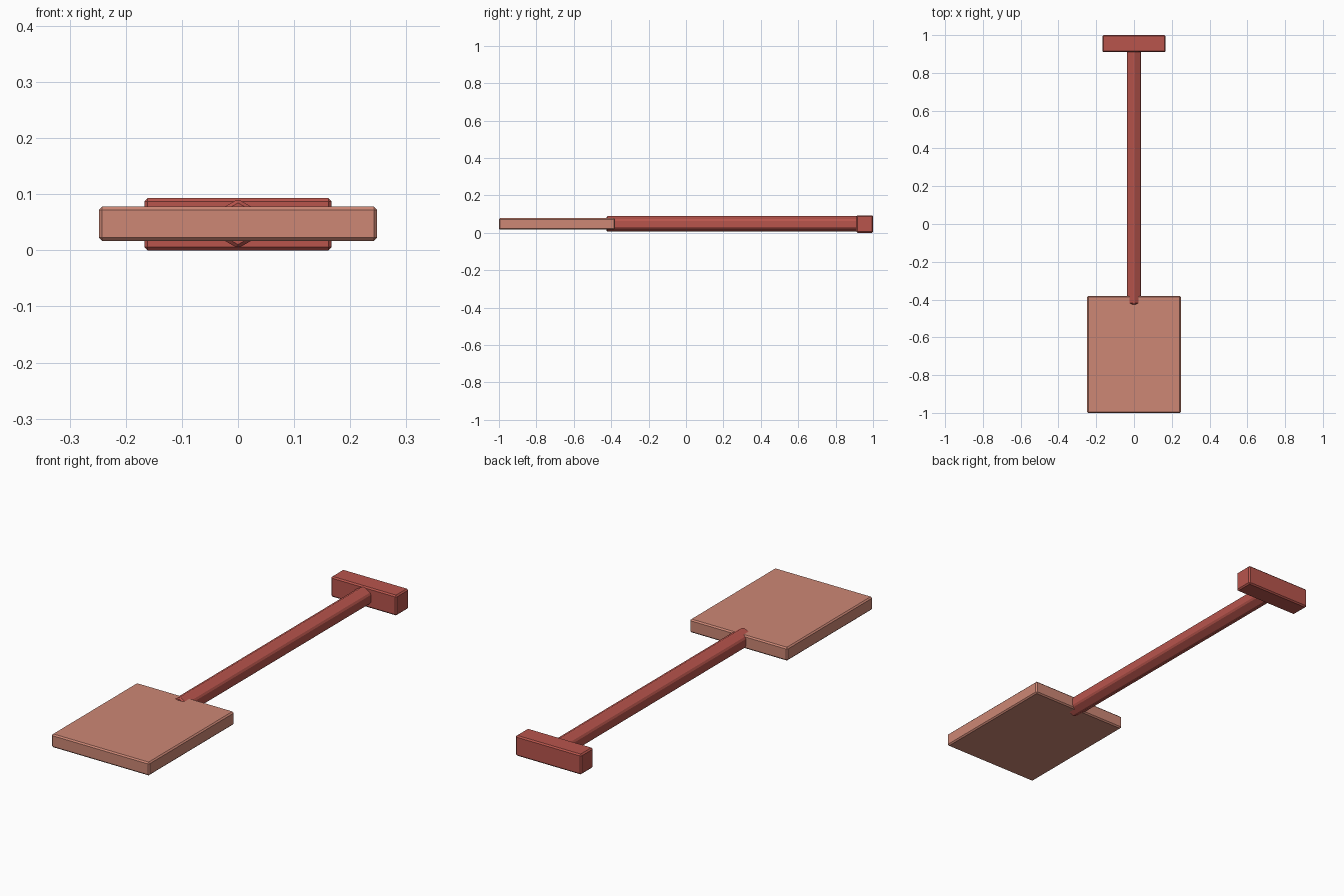
import bpy, math
from mathutils import Matrix

if "Cube" in bpy.data.objects:
    bpy.data.objects.remove(bpy.data.objects["Cube"])


def material(name, rgb):
    m = bpy.data.materials.new(name)
    m.diffuse_color = (*rgb, 1)
    m.use_nodes = True
    m.node_tree.nodes["Principled BSDF"].inputs["Base Color"].default_value = m.diffuse_color
    return m


red = material("dark red", (0.48, 0.09, 0.073))
clay = material("clay pink", (0.61, 0.242, 0.178))


def finish(ob, name, mat, bevel):
    ob.name = name
    ob.data.materials.append(mat)
    mod = ob.modifiers.new("chamfer", 'BEVEL')
    mod.width = bevel
    mod.segments = 1
    mod.limit_method = 'ANGLE'
    mod.angle_limit = math.radians(30)


def box(name, x, y0, y1, z0, z1, mat, bevel):
    bpy.ops.mesh.primitive_cube_add(size=1, location=(0, (y0 + y1) / 2, (z0 + z1) / 2))
    ob = bpy.context.object
    ob.data.transform(Matrix.Diagonal((2 * x, y1 - y0, z1 - z0, 1)))
    finish(ob, name, mat, bevel)


# flat blade and cross grip
box("blade", 0.248, -1.0, -0.38, 0.017, 0.078, clay, 0.006)
box("grip", 0.167, 0.91, 1.0, 0.0, 0.093, red, 0.006)

# six-sided shaft with a ridge on top, running from the blade into the grip
Y0, Y1 = -0.425, 0.92
bpy.ops.mesh.primitive_cylinder_add(vertices=6, radius=0.044, depth=Y1 - Y0,
                                    location=(0, (Y0 + Y1) / 2, 0.0475))
shaft = bpy.context.object
shaft.data.transform(Matrix.Rotation(math.pi / 2, 4, 'X'))
finish(shaft, "shaft", red, 0.006)
